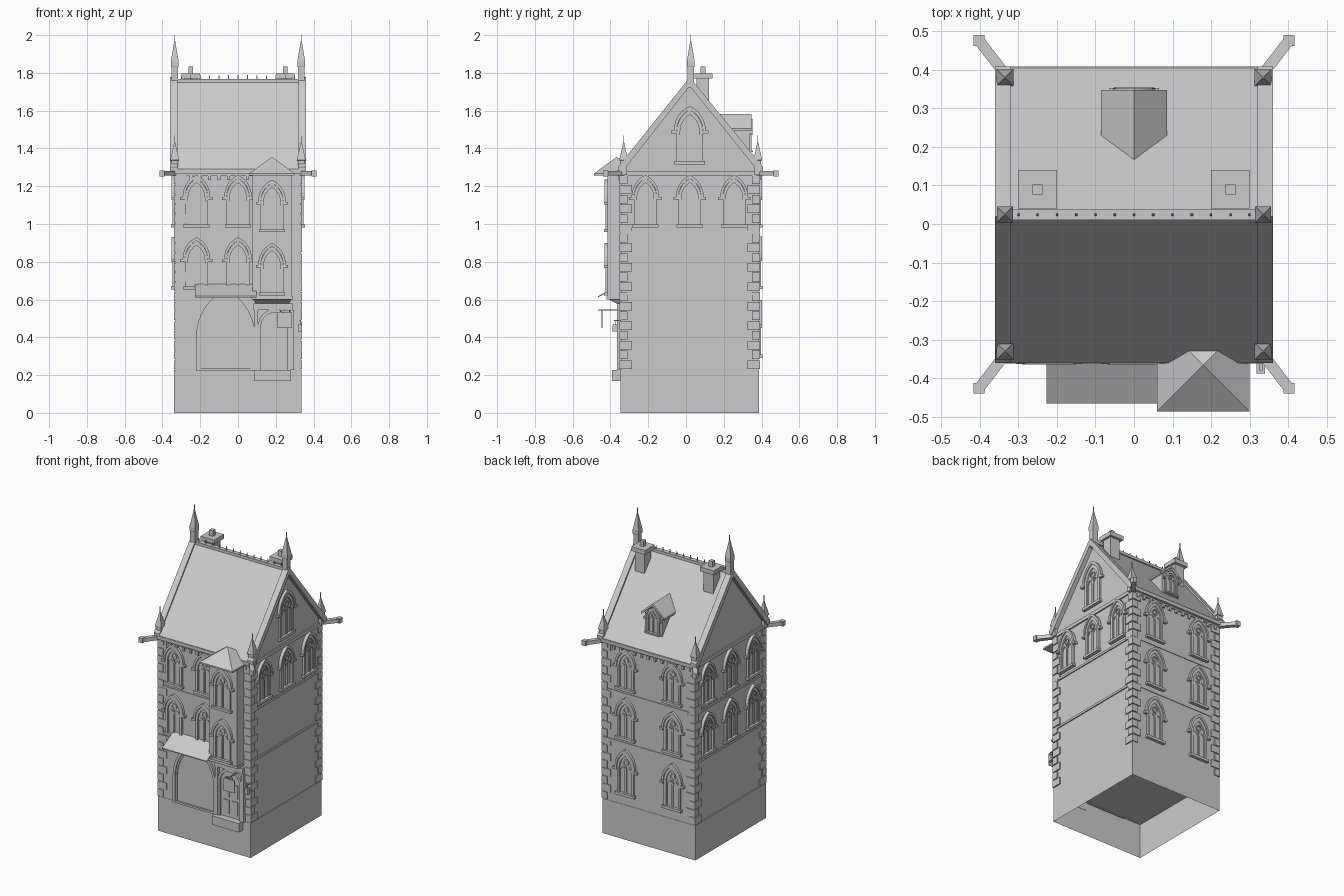
import bpy, bmesh, math
from mathutils import Matrix, Vector

if "Cube" in bpy.data.objects:
    bpy.data.objects.remove(bpy.data.objects["Cube"])

X, Y0, Y1, YC = 0.335, -0.345, 0.385, 0.02      # wall half width, front, back, ridge


def done(bm, name, mat=None):
    if mat:
        bm.transform(mat)
    bmesh.ops.recalc_face_normals(bm, faces=bm.faces)
    me = bpy.data.meshes.new(name)
    bm.to_mesh(me)
    bm.free()
    ob = bpy.data.objects.new(name, me)
    bpy.context.collection.objects.link(ob)
    return ob


def box(bm, x0, x1, y0, y1, z0, z1):
    m = Matrix.Translation(((x0+x1)/2, (y0+y1)/2, (z0+z1)/2)) @ Matrix.Diagonal((x1-x0, y1-y0, z1-z0, 1))
    return bmesh.ops.create_cube(bm, size=1, matrix=m)['verts']


def loft(bm, secs, caps=True):
    """Skin a list of equal-length closed sections."""
    rows = [[bm.verts.new(p) for p in s] for s in secs]
    n = len(rows[0])
    for a, b in zip(rows, rows[1:]):
        for i in range(n):
            bm.faces.new((a[i], a[(i+1) % n], b[(i+1) % n], b[i]))
    if caps:
        bm.faces.new(rows[0])
        bm.faces.new(rows[-1])


def prism_x(bm, prof, x0, x1):
    loft(bm, [[(x, y, z) for y, z in prof] for x in (x0, x1)])


def tower(bm, x, y, levels):
    """Square stack of (z, half width)."""
    loft(bm, [[(x+sx*h, y+sy*h, z) for sx, sy in ((-1, -1), (1, -1), (1, 1), (-1, 1))] for z, h in levels])


def arch(a, base, spring, apex, n=7):
    h = apex - spring
    r = (a*a + h*h) / (2*a)
    end = math.atan2(h, r-a)
    right = [(a, base)] if base < spring else []
    right += [(a-r+r*math.cos(end*i/n), spring+r*math.sin(end*i/n)) for i in range(n)]
    return [(-x, z) for x, z in right] + [(0, apex)] + right[::-1]


def band(bm, outer, inner, w0, w1, cx=0, cz=0):
    """Raised moulding between two outlines, facing -y."""
    loft(bm, [[(cx+o[0], -w0, cz+o[1]), (cx+o[0], -w1, cz+o[1]), (cx+i[0], -w1, cz+i[1]), (cx+i[0], -w0, cz+i[1])]
              for o, i in zip(outer, inner)])


def panel(bm, pts, w0, w1, cx=0, cz=0):
    loft(bm, [[(cx+x, -w, cz+z) for x, z in pts] for w in (w0, w1)])


# Pointed window with sill, frame, hood mould and tracery
def window(name, side, u, dist, z, w=1.0, h=1.0):
    bm = bmesh.new()
    panel(bm, arch(.05, 0, .15, .24), -.005, .002)
    band(bm, arch(.06, 0, .15, .252), arch(.044, 0, .15, .228), -.005, .011)
    band(bm, arch(.073, .14, .155, .27), arch(.06, .14, .155, .252), -.005, .017)
    for s in (-1, 1):
        box(bm, min(s*.062, s*.086), max(s*.062, s*.086), -.018, .005, .138, .152)
        band(bm, arch(.0215, 0, .13, .165, 4), arch(.017, 0, .13, .158, 4), -.003, .007, cx=s*.0225)
    box(bm, -.005, .005, -.009, .003, 0, .165)
    ring = [(math.cos(t*math.pi/6), math.sin(t*math.pi/6)) for t in range(13)]
    band(bm, [(.02*c, .02*s) for c, s in ring], [(.013*c, .013*s) for c, s in ring], -.003, .008, cz=.187)
    box(bm, -.07, .07, -.02, .005, -.008, .008)
    ang = {'front': 0, 'right': 90, 'back': 180, 'left': 270}[side]
    return done(bm, name, Matrix.Rotation(math.radians(ang), 4, 'Z') @ Matrix.Translation((u, -dist, z))
                @ Matrix.Diagonal((w, 1, h, 1)))


# Plinth, open underneath
bm = bmesh.new()
r = [(-X-.004, Y0-.002), (X, Y0-.002), (X, Y1+.002), (-X-.004, Y1+.002)]
loft(bm, [[(x, y, z) for x, y in r] for z in (0, .228)], caps=False)
bm.verts.ensure_lookup_table()
bm.faces.new(bm.verts[4:8])
done(bm, "plinth")

# Walls with gable ends
bm = bmesh.new()
prism_x(bm, [(Y0, .228), (Y1, .228), (Y1, 1.28), (YC, 1.735), (Y0, 1.28)], -X+.003, X-.003)
done(bm, "walls")

# Roof slopes
bm = bmesh.new()
prism_x(bm, [(-.36, 1.275), (-.36, 1.29), (YC, 1.762), (.405, 1.29), (.405, 1.275), (YC, 1.73)], -.328, .328)
done(bm, "roof")

# Gable copings
for s in (-1, 1):
    bm = bmesh.new()
    prism_x(bm, [(-.36, 1.275), (-.36, 1.302), (YC, 1.777), (.408, 1.302), (.408, 1.275), (.385, 1.275),
                 (YC, 1.73), (-.338, 1.275)], s*.34-.02, s*.34+.02)
    done(bm, "gable_coping")

# Cornice, gutters, string courses
bm = bmesh.new()
box(bm, -X-.006, X+.006, Y0-.008, Y1+.008, 1.255, 1.278)
box(bm, -X, X, -.362, -.345, 1.265, 1.287)
box(bm, -X, X, .385, .408, 1.265, 1.287)
for z in (.63, .955):
    box(bm, -X-.004, X+.004, Y0-.004, Y1+.004, z-.007, z+.007)
done(bm, "cornice_and_string_courses")
bm = bmesh.new()
for i in range(13):
    x = -.3 + i*.05
    box(bm, x-.008, x+.008, Y0-.012, Y0, 1.233, 1.256)
    box(bm, x-.008, x+.008, Y1, Y1+.012, 1.233, 1.256)
done(bm, "corbels")

# Corner quoins
bm = bmesh.new()
for sx in (-1, 1):
    for y, sy in ((Y0, -1), (Y1, 1)):
        for i in range(20):
            lx, ly = (.06, .035) if i % 2 else (.035, .06)
            xs = sorted((sx*(X+.005), sx*(X-lx)))
            ys = sorted((y+sy*.006, y-sy*ly))
            z = .23 + i*.0515
            box(bm, *xs, *ys, z+.003, z+.0485)
done(bm, "quoins")

# Pinnacles and diagonal waterspouts
for s in (-1, 1):
    for y in (-.33, .38):
        bm = bmesh.new()
        tower(bm, s*.335, y, [(1.26, .018), (1.335, .018), (1.338, .022), (1.345, .022), (1.43, .003),
                              (1.433, .002), (1.468, .002)])
        done(bm, "corner_pinnacle")
        bm = bmesh.new()
        sy = 1 if y > 0 else -1
        a, b = Vector((s*.32, y+sy*-.01, 1.27)), Vector((s*.402, .476 if y > 0 else -.426, 1.268))
        d = (b-a).normalized()
        n = Vector((-d.y, d.x, 0)).normalized()
        loft(bm, [[p+n*i*.014+Vector((0, 0, k*.012)) for i, k in ((-1, -1), (1, -1), (1, 1), (-1, 1))] for p in (a, b)])
        box(bm, b.x-.014, b.x+.014, b.y-.014, b.y+.014, 1.252, 1.284)
        done(bm, "waterspout")
    bm = bmesh.new()
    tower(bm, s*.335, YC+.005, [(1.72, .018), (1.83, .018), (1.835, .021), (1.86, .021), (1.965, .003),
                                (1.97, .002), (2.0, .002)])
    done(bm, "ridge_pinnacle")
    # Chimneys
    bm = bmesh.new()
    box(bm, s*.25-.035, s*.25+.035, .055, .123, 1.58, 1.77)
    box(bm, s*.25-.05, s*.25+.05, .04, .14, 1.77, 1.798)
    box(bm, s*.25-.013, s*.25+.013, .077, .103, 1.798, 1.835)
    done(bm, "chimney")

# Ridge cresting
bm = bmesh.new()
box(bm, -.32, .32, YC-.01, YC+.018, 1.75, 1.768)
for i in range(13):
    tower(bm, -.3+i*.05, YC+.004, [(1.765, .003), (1.79, .0015)])
done(bm, "ridge_cresting")

# Dormer on the back slope
bm = bmesh.new()
loft(bm, [[(x, y, z) for x, z in ((-.062, 1.34), (.062, 1.34), (.062, 1.505), (0, 1.56), (-.062, 1.505))]
          for y in (.15, .335)])
loft(bm, [[(x, y, z) for x, z in ((-.085, 1.492), (-.085, 1.505), (0, 1.582), (.085, 1.505), (.085, 1.492), (0, 1.565))]
          for y in (.15, .348)])
done(bm, "dormer")
window("dormer_window", 'back', 0, .335, 1.385, .75, .63)

# Oriel bay with pyramid roof
bm = bmesh.new()
box(bm, .078, .285, -.415, -.3, .61, 1.27)
box(bm, .072, .291, -.421, -.3, .6, .615)
loft(bm, [[(x0, -.3, z), (x1, -.3, z), (x1, y, z), (x0, y, z)]
          for x0, x1, y, z in ((.1, .265, -.36, .575), (.078, .285, -.412, .602))])
done(bm, "oriel")
bm = bmesh.new()
tower(bm, .18, -.366, [(1.258, .12), (1.268, .12), (1.355, .0005)])
done(bm, "oriel_roof")
window("oriel_window", 'front', .18, .415, .965)
window("oriel_window", 'front', .18, .415, .63)

# Wall windows
for z in (.99, .66):
    for x in (-.22, 0):
        window("front_window", 'front', x, -Y0, z)
    for y in (-.215, .02, .255):
        window("left_window", 'left', -y, X, z)
        if z > .9:
            window("right_window", 'right', y, X, z)
window("gable_window", 'right', YC, X-.003, 1.325, 1.15, 1.11)
for z, h in ((.99, 1), (.665, 1), (.3, 1.1)):
    for x in (-.175, .165):
        window("back_window", 'back', -x, Y1, z, 1, h)

# Large ground floor arch
bm = bmesh.new()
m = Matrix.Translation((-.065, Y0, 0))
panel(bm, arch(.14, .23, .40, .635, 10), -.005, .003)
band(bm, arch(.157, .225, .40, .655, 10), arch(.14, .225, .40, .635, 10), -.005, .016)
band(bm, arch(.14, .225, .40, .635, 10), arch(.13, .225, .40, .62, 10), -.005, .009)
box(bm, -.14, .14, -.014, .005, .222, .235)
done(bm, "shop_arch", m)

# Awning
bm = bmesh.new()
prism_x(bm, [(-.34, .677), (-.465, .612), (-.465, .618), (-.34, .685)], -.227, .097)
done(bm, "awning")

# Entrance door, surround and step
bm = bmesh.new()
for x0, x1 in ((.088, .106), (.278, .296)):
    box(bm, x0, x1, -.365, Y0, .228, .545)
box(bm, .082, .288, -.366, Y0, .545, .58)
band(bm, arch(.086, .228, .46, .55), arch(.07, .228, .46, .53), -.005, .014, cx=.192)
done(bm, "door_surround", Matrix.Identity(4))
bm = bmesh.new()
band(bm, arch(.086, .228, .46, .55), arch(.07, .228, .46, .53), -.005, .016)
panel(bm, arch(.07, .228, .46, .53), -.005, .004)
for x in (-.03, .03):
    for z0, z1 in ((.25, .34), (.36, .45)):
        box(bm, x-.022, x+.022, -.009, 0, z0, z1)
done(bm, "door", Matrix.Translation((.192, Y0, 0)))
bm = bmesh.new()
box(bm, .085, .28, -.392, Y0, .17, .228)
done(bm, "door_step")

# Hanging sign on bracket
bm = bmesh.new()
box(bm, .244, .252, -.465, Y0, .541, .547)
box(bm, .21, .287, -.448, -.442, .45, .532)
for x in (.225, .272):
    box(bm, x-.002, x+.002, -.447, -.443, .53, .545)
box(bm, .225, .272, -.447, -.443, .541, .546)
done(bm, "hanging_sign")

# Wall lantern
bm = bmesh.new()
box(bm, .318, .34, -.388, -.362, .43, .468)
box(bm, .325, .333, -.37, Y0, .487, .493)
box(bm, .327, .331, -.377, -.373, .465, .49)
box(bm, .325, .333, -.38, -.36, .487, .493)
done(bm, "wall_lantern")
